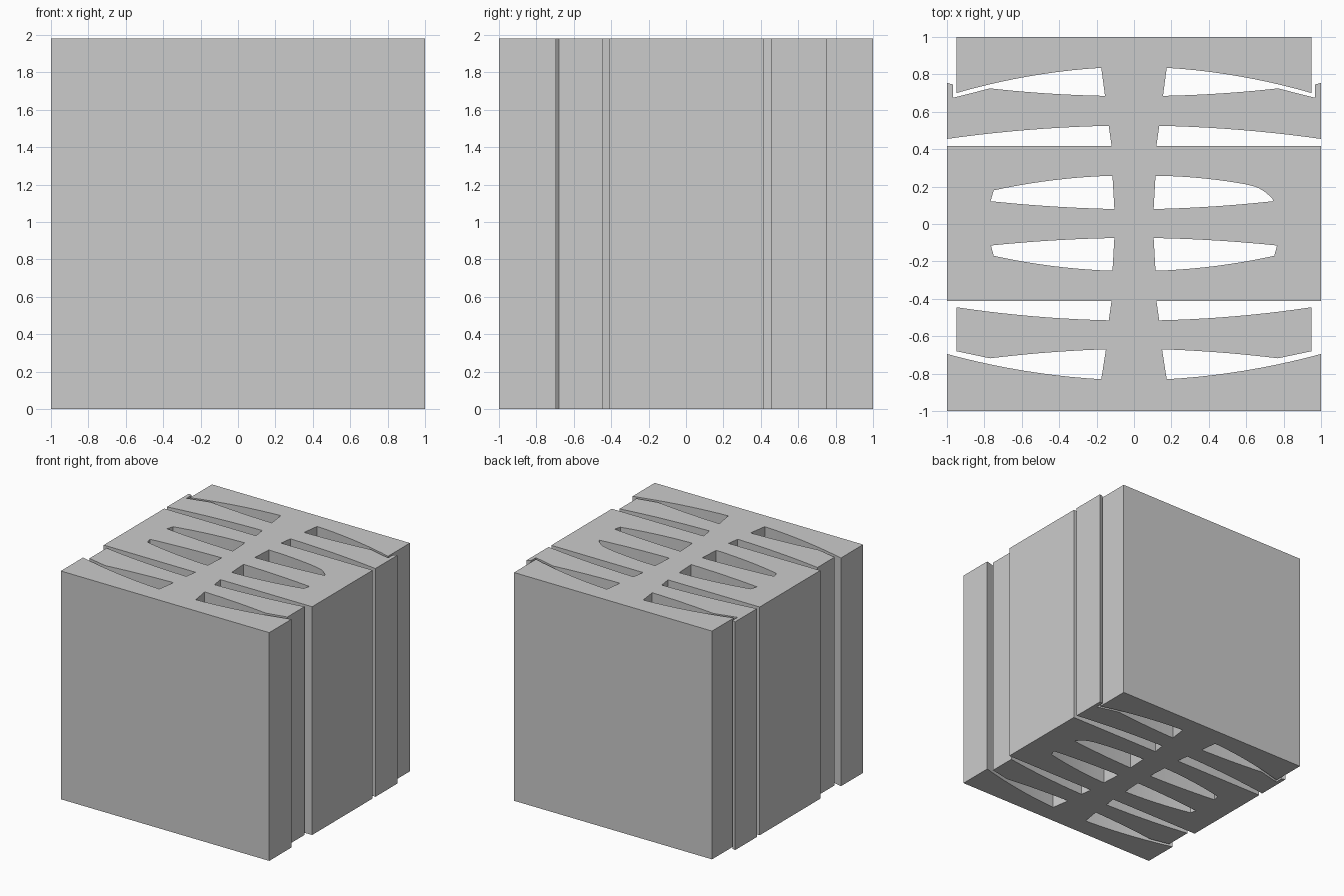
import bpy

if "Cube" in bpy.data.objects:
    bpy.data.objects.remove(bpy.data.objects["Cube"])

HEIGHT = 1.98


def arc(a, b, bow, n=10):
    """Gently bowed line from a to b; bow is the y offset at the middle."""
    pts = []
    for i in range(n + 1):
        t = i / n
        pts.append((a[0] + (b[0] - a[0]) * t,
                    a[1] + (b[1] - a[1]) * t + 4 * bow * t * (1 - t)))
    return pts


def mirror(pts):
    return [(-x, y) for x, y in reversed(pts)]


# Right half of the outline, from front to back, with four open slots
right = [(1, -1)]
right += arc((1, -0.695), (0.175, -0.83), -0.022)                 # front slot
right += arc((0.15, -0.67), (0.77, -0.718), 0.007)
right += [(0.95, -0.68)]
right += arc((0.95, -0.445), (0.135, -0.515), -0.013)             # second slot
right += [(0.12, -0.412), (1, -0.412), (1, 0.418), (0.12, 0.418)]
right += arc((0.135, 0.525), (1, 0.455), 0.013)                   # third slot
right += [(1, 0.755), (0.967, 0.745), (0.967, 0.675)]
right += arc((0.77, 0.725), (0.155, 0.685), -0.007)               # back slot
right += arc((0.175, 0.835), (0.95, 0.70), 0.022)
right += [(0.95, 1)]

# Closed windows in the middle block
front_window = (arc((0.105, -0.075), (0.765, -0.115), 0.007)
                + arc((0.75, -0.17), (0.115, -0.25), -0.015))
back_left = (arc((-0.105, 0.08), (-0.767, 0.122), -0.007)
             + arc((-0.75, 0.18), (-0.115, 0.258), 0.015))
back_right = (arc((0.105, 0.08), (0.745, 0.122), -0.007)
              + arc((0.74, 0.135), (0.63, 0.204), 0.012, 6)
              + arc((0.60, 0.212), (0.115, 0.258), 0.010))

# Filled profile extruded to full height
curve = bpy.data.curves.new("slotted_block", 'CURVE')
curve.dimensions = '2D'
curve.fill_mode = 'BOTH'
curve.extrude = HEIGHT / 2
for loop in (right + mirror(right), front_window, mirror(front_window),
             back_left, back_right):
    s = curve.splines.new('POLY')
    s.points.add(len(loop) - 1)
    for p, (x, y) in zip(s.points, loop):
        p.co = (x, y, 0, 1)
    s.use_cyclic_u = True

block = bpy.data.objects.new("slotted_block", curve)
bpy.context.collection.objects.link(block)
block.location.z = HEIGHT / 2
bpy.context.view_layer.objects.active = block
block.select_set(True)
bpy.ops.object.convert(target='MESH')

# Weld caps to walls and shade
block = bpy.context.object
bpy.ops.object.mode_set(mode='EDIT')
bpy.ops.mesh.select_all(action='SELECT')
bpy.ops.mesh.remove_doubles(threshold=0.0005)
bpy.ops.mesh.normals_make_consistent(inside=False)
bpy.ops.object.mode_set(mode='OBJECT')
bpy.ops.object.shade_smooth_by_angle(angle=0.5)
